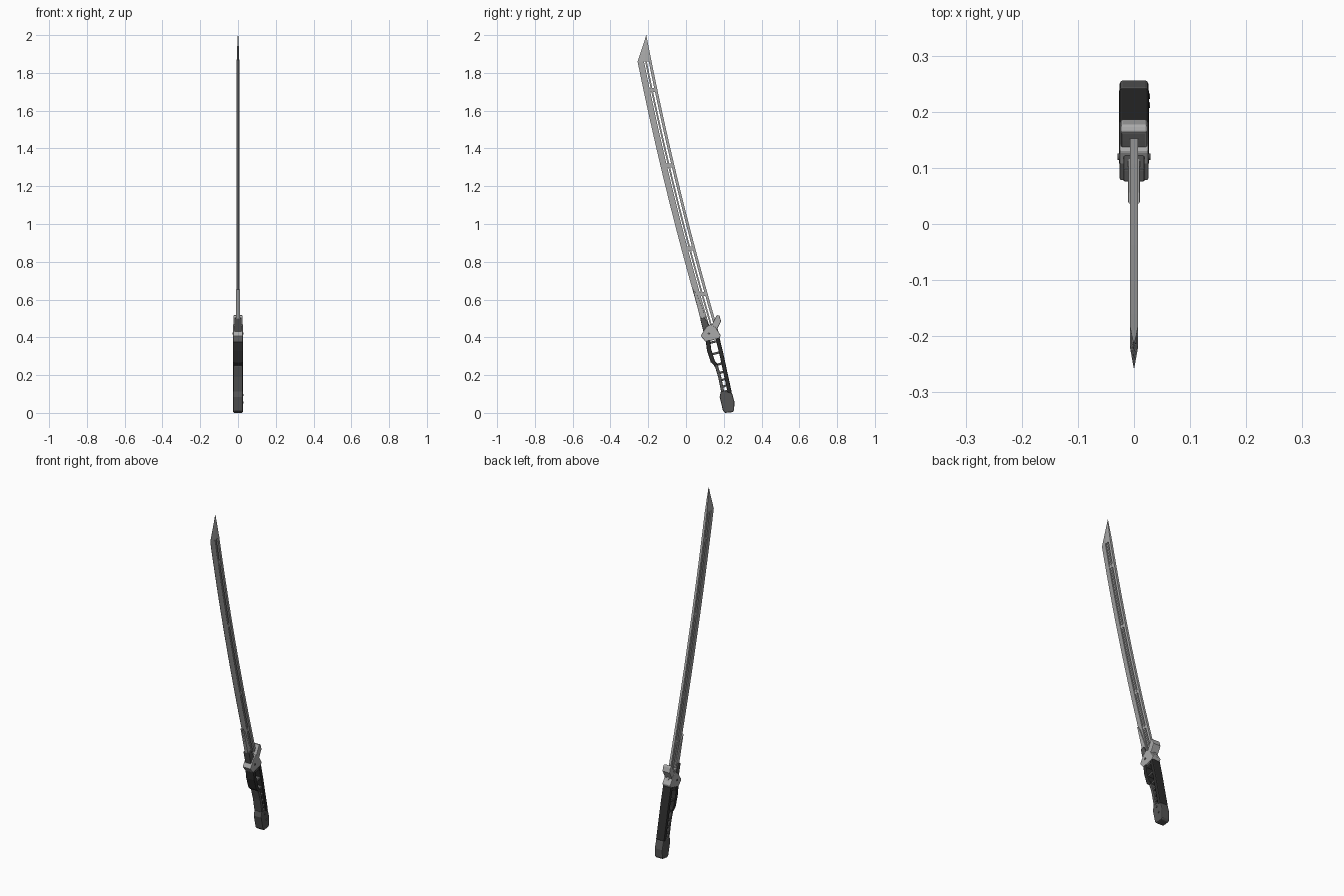
import bpy, bmesh, math
from mathutils import Vector

if "Cube" in bpy.data.objects:
    bpy.data.objects.remove(bpy.data.objects["Cube"])

def material(name, v):
    m = bpy.data.materials.new(name)
    m.diffuse_color = (v, v, v, 1)
    m.use_nodes = True
    m.node_tree.nodes["Principled BSDF"].inputs["Base Color"].default_value = m.diffuse_color
    return m

BLACK = material("black_grip", 0.025)
DARK = material("dark_metal", 0.09)
STEEL = material("steel", 0.4)

def finish(name, bm, mat, bevel=0):
    bmesh.ops.recalc_face_normals(bm, faces=bm.faces)
    me = bpy.data.meshes.new(name)
    bm.to_mesh(me)
    bm.free()
    ob = bpy.data.objects.new(name, me)
    bpy.context.collection.objects.link(ob)
    me.materials.append(mat)
    if bevel:
        b = ob.modifiers.new("bevel", 'BEVEL')
        b.width, b.segments, b.limit_method = bevel, 2, 'ANGLE'
        b.angle_limit = math.radians(50)
    return ob

def prism(name, pts, half, mat, bevel=0.003):
    """Side profile (y, z) extruded across x."""
    bm = bmesh.new()
    f = bm.faces.new([bm.verts.new((-half, y, z)) for y, z in pts])
    r = bmesh.ops.extrude_face_region(bm, geom=[f])
    bmesh.ops.translate(bm, vec=(2 * half, 0, 0),
                        verts=[g for g in r['geom'] if isinstance(g, bmesh.types.BMVert)])
    return finish(name, bm, mat, bevel)

def loft(name, rings, mat):
    """Skin a list of closed rings."""
    bm = bmesh.new()
    vs = [[bm.verts.new(p) for p in ring] for ring in rings]
    n = len(vs[0])
    for a, b in zip(vs, vs[1:]):
        for i in range(n):
            bm.faces.new((a[i], a[(i + 1) % n], b[(i + 1) % n], b[i]))
    bm.faces.new(vs[0])
    bm.faces.new(vs[-1])
    return finish(name, bm, mat)

# Curved spine of the blade: y as a function of z
def spine(z):
    u = (z - 0.42) / 1.58
    return 0.175 - 0.385 * u - 0.08 * u * (1 - u)

def strip(name, o0, o1, t0, t1, z0, z1, n=24):
    """Long blade bar between two offsets in front of the spine."""
    rings = []
    for i in range(n + 1):
        z = z0 + (z1 - z0) * i / n
        a, b = spine(z) - o0, spine(z) - o1
        rings.append([(-t0, a, z), (t0, a, z), (t1, b, z), (-t1, b, z)])
    return loft(name, rings, STEEL)

# Blade bars with open slots between them
W, T = 0.074, 0.0068
strip("blade_back_bar", 0, 0.015, T, T, 0.42, 1.87)
strip("blade_middle_bar", 0.025, 0.034, T * 0.8, T * 0.8, 0.42, 1.87)
strip("blade_cutting_edge", 0.040, W, T, 0.0006, 0.42, 1.86)

# Bridges across the slots
for i, z in enumerate((0.62, 0.86, 1.30, 1.70)):
    strip(f"blade_bridge_{i}", 0.012, 0.043, T * 0.6, T * 0.6, z, z + 0.02, 1)

# Solid pointed blade tip
rings = []
for z in (1.86, 1.90, 1.94, 1.97, 2.0):
    k = max((2.0 - z) / 0.14, 0.01)
    y, w, t = spine(z), W * k, T * max(k, 0.05) ** 0.6
    rings.append([(-t, y, z), (t, y, z), (t, y - w * 0.5, z),
                  (0.0004, y - w, z), (-0.0004, y - w, z), (-t, y - w * 0.5, z)])
loft("blade_tip", rings, STEEL)

# Collar wrapping the base of the cutting edge
prism("blade_collar", [(0.036, 0.655), (0.056, 0.63), (0.088, 0.55), (0.125, 0.45), (0.096, 0.42)],
      0.0105, STEEL, 0.002)
prism("collar_block", [(0.075, 0.50), (0.098, 0.505), (0.130, 0.45), (0.095, 0.42)],
      0.019, DARK)

# Guard with rear hook
prism("guard", [(0.077, 0.408), (0.105, 0.375), (0.178, 0.395), (0.184, 0.41),
                (0.155, 0.455), (0.130, 0.47), (0.108, 0.455)], 0.026, STEEL, 0.004)
prism("guard_hook", [(0.128, 0.445), (0.148, 0.49), (0.163, 0.518), (0.177, 0.515),
                     (0.186, 0.485), (0.168, 0.45), (0.150, 0.415)], 0.024, STEEL, 0.004)

# Skeleton grip: back strap, front strap and rungs
back = [(0.177, 0.40), (0.201, 0.30), (0.220, 0.21), (0.243, 0.105)]
front = [(0.106, 0.385), (0.113, 0.33), (0.133, 0.268), (0.152, 0.25), (0.170, 0.19), (0.186, 0.11)]
prism("grip_back_strap", back + [(y - 0.021, z - 0.004) for y, z in reversed(back)],
      0.027, BLACK, 0.006)
prism("grip_front_strap", front + [(y + 0.016, z + 0.004) for y, z in reversed(front)],
      0.025, DARK, 0.004)
pad = front[:4]
prism("grip_front_pad", [(y - 0.002, z) for y, z in pad] + [(y + 0.021, z + 0.004) for y, z in reversed(pad)],
      0.027, BLACK, 0.005)

def along(line, z):
    for (y0, z0), (y1, z1) in zip(line, line[1:]):
        if z1 <= z <= z0:
            return y0 + (y1 - y0) * (z0 - z) / (z0 - z1)
    return line[0][0] if z > line[0][1] else line[-1][0]

for i, z in enumerate((0.375, 0.315, 0.258, 0.215, 0.177, 0.143, 0.115)):
    a, b, h = along(front, z) + 0.006, along(back, z) - 0.008, 0.006
    prism(f"grip_rung_{i}", [(a, z - 0.008 - h), (b, z + 0.008 - h),
                             (b, z + 0.008 + h), (a, z - 0.008 + h)], 0.023, DARK, 0.002)

# Pommel
prism("pommel", [(0.186, 0.118), (0.243, 0.108), (0.256, 0.06), (0.255, 0.015), (0.248, 0.004),
                 (0.208, 0.0), (0.196, 0.01), (0.178, 0.085)], 0.0255, DARK, 0.006)

# Bolt heads on the guard (both sides) and studs on the right of the grip
def bolt(name, x, y, z, r):
    bm = bmesh.new()
    bmesh.ops.create_cone(bm, cap_ends=True, segments=12, radius1=r, radius2=r * 0.8, depth=0.008)
    bmesh.ops.rotate(bm, verts=bm.verts, matrix=Vector((0, 0, 1)).rotation_difference(
        Vector((math.copysign(1, x), 0, 0))).to_matrix())
    bmesh.ops.translate(bm, verts=bm.verts, vec=(x, y, z))
    finish(name, bm, DARK)

for s in (-1, 1):
    bolt(f"guard_bolt_{s}", s * 0.025, 0.12, 0.42, 0.007)
for i, (y, z) in enumerate(((0.212, 0.095), (0.228, 0.055))):
    bolt(f"pommel_stud_{i}", 0.0245, y, z, 0.006)
